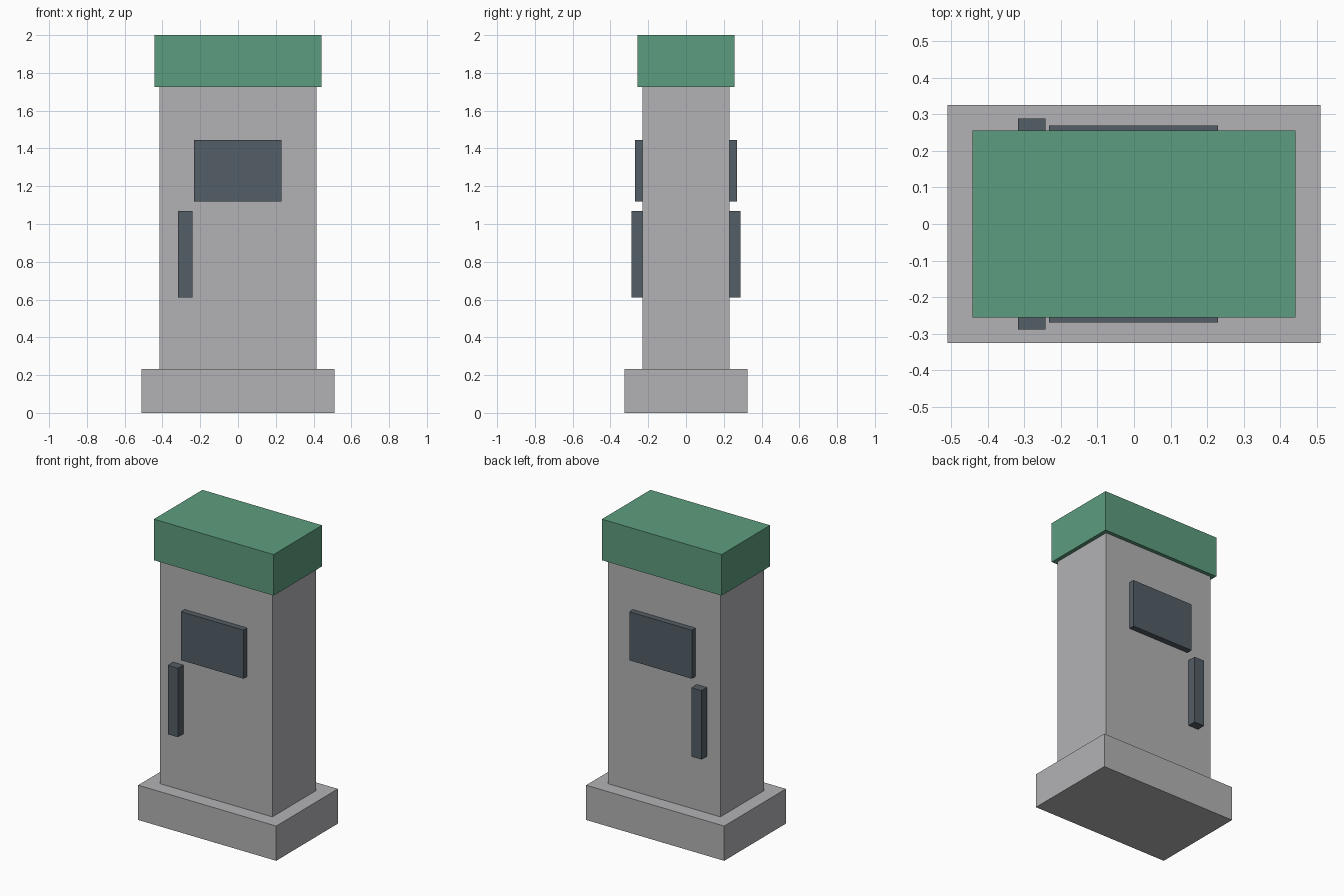
import bpy

if "Cube" in bpy.data.objects:
    bpy.data.objects.remove(bpy.data.objects["Cube"])


def material(name, rgb):
    m = bpy.data.materials.new(name)
    m.diffuse_color = (*rgb, 1.0)
    m.use_nodes = True
    m.node_tree.nodes["Principled BSDF"].inputs["Base Color"].default_value = m.diffuse_color
    return m


GREY = material("warm_grey", (0.45, 0.45, 0.465))
GREEN = material("green", (0.11, 0.335, 0.21))
DARK = material("dark_slate", (0.088, 0.112, 0.133))


def box(name, x, y, z, mat):
    """Box from (min, max) ranges on each axis."""
    bpy.ops.mesh.primitive_cube_add(
        size=1, location=[(a + b) / 2 for a, b in (x, y, z)])
    ob = bpy.context.object
    ob.name = name
    ob.scale = [b - a for a, b in (x, y, z)]
    bpy.ops.object.transform_apply(location=False, rotation=False, scale=True)
    ob.data.materials.append(mat)
    return ob


# Stacked body: plinth, cabinet, cap
box("plinth", (-0.51, 0.51), (-0.325, 0.325), (0.0, 0.232), GREY)
box("cabinet", (-0.416, 0.416), (-0.231, 0.231), (0.232, 1.726), GREY)
box("cap", (-0.442, 0.442), (-0.256, 0.256), (1.726, 2.0), GREEN)

# Screen and handle on both the front and the back
for side, s in (("front", -1), ("back", 1)):
    for part, x, depth, z in (
            ("screen", (-0.232, 0.23), 0.27, (1.12, 1.444)),
            ("handle", (-0.317, -0.242), 0.288, (0.61, 1.07))):
        box(f"{side}_{part}", x, sorted((s * 0.225, s * depth)), z, DARK)
